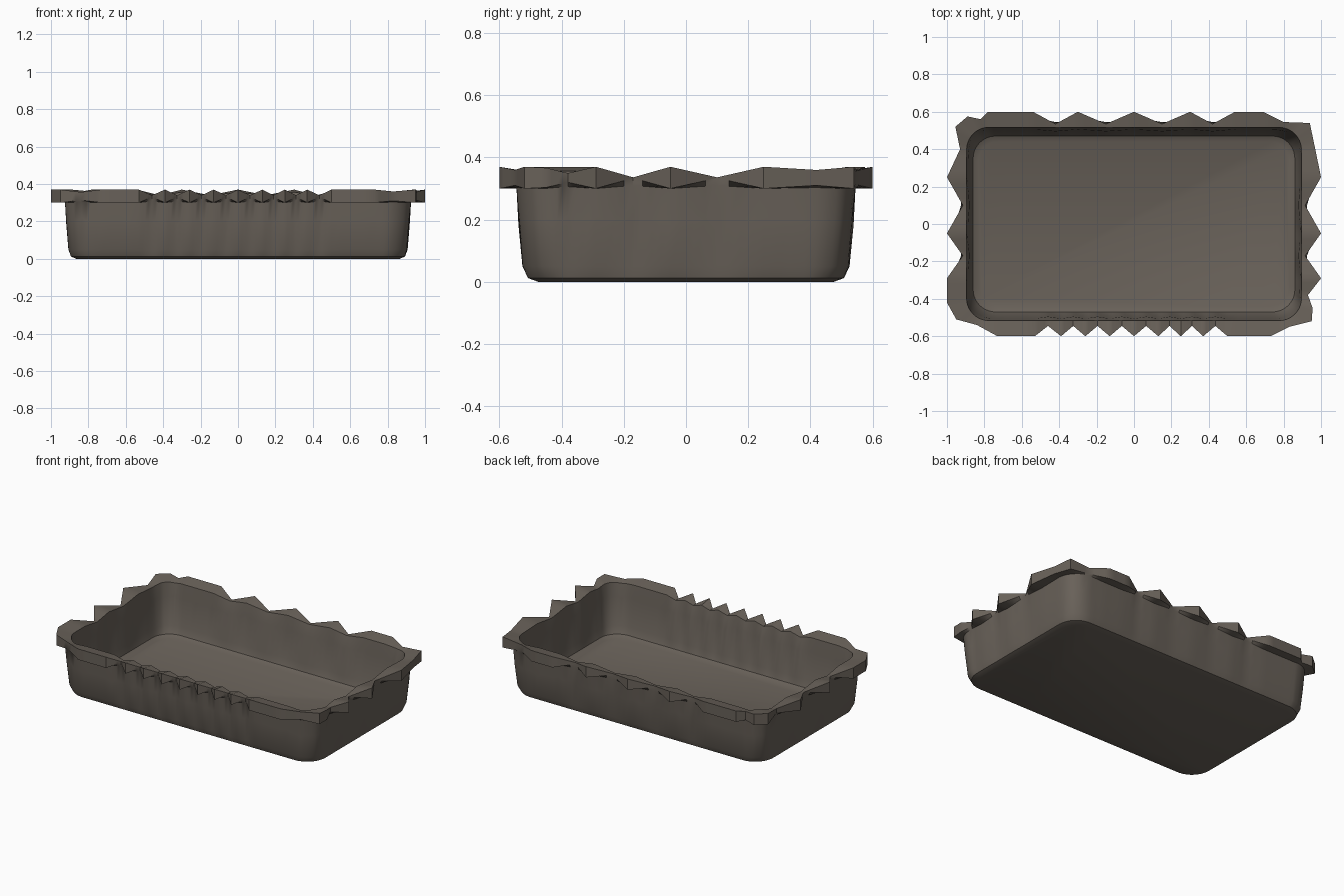
import bpy, bmesh, math, random
from mathutils import Vector

if "Cube" in bpy.data.objects:
    bpy.data.objects.remove(bpy.data.objects["Cube"])

random.seed(4)
metal = bpy.data.materials.new("dull grey brown")
metal.diffuse_color = (0.14, 0.12, 0.10, 1)
metal.use_nodes = True
metal.node_tree.nodes["Principled BSDF"].inputs["Base Color"].default_value = metal.diffuse_color

# Ragged rim outline, counter-clockwise: (x, y, w); w = 1 full rim, w = 0 pinched notch
def side(vals, valley, place):
    pts = []
    for i, v in enumerate(vals):
        pts.append(place(v, True))
        if i < len(vals) - 1 and valley(i):
            pts.append(place((v + vals[i + 1]) / 2, False))
    return pts

front = [-0.73, -0.53, -0.39, -0.26, -0.13, 0, 0.13, 0.25, 0.37, 0.5, 0.73]
back = [0.69, 0.54, 0.30, 0, -0.30, -0.54, -0.66, -0.78]
sides = [-0.42, -0.29, -0.05, 0.25]

outline = side(front, lambda i: 0 < i < 9,
               lambda v, t: (v, -0.60 if t else -0.545, 1.0 if t else 0.1))
outline += [(0.83, -0.55, 0.7), (0.95, -0.52, 1), (0.955, -0.45, 0.9), (0.93, -0.38, 0.4)]
outline += side(sides[1:], lambda i: True,
                lambda v, t: (1.0 if t else 0.915, v, 1.0 if t else 0))
outline += [(0.965, 0.42, 0.7), (0.94, 0.54, 1), (0.80, 0.545, 0.6)]
outline += side(back, lambda i: 0 < i < 5,
                lambda v, t: (v, 0.60 if t else 0.535, 1.0 if t else 0.1))
outline += [(-0.82, 0.56, 0.8), (-0.89, 0.575, 1), (-0.955, 0.52, 1), (-0.93, 0.40, 0.4)]
outline += side(sides[::-1], lambda i: i < 2,
                lambda v, t: (-1.0 if t else -0.915, v, 1.0 if t else 0))
outline += [(-0.95, -0.51, 1), (-0.84, -0.54, 0.6)]

# Subdivide each outline segment so the corners can round off
rim = []
SUB = 4
for a, b in zip(outline, outline[1:] + outline[:1]):
    for k in range(SUB):
        rim.append(Vector(a).lerp(Vector(b), k / SUB))


def onto(p, hx, hy, r):
    """Nearest point of a rounded rectangle to p."""
    cx = max(-(hx - r), min(hx - r, p.x))
    cy = max(-(hy - r), min(hy - r, p.y))
    d = Vector((p.x - cx, p.y - cy)).normalized()
    return cx + d.x * r, cy + d.y * r


bm = bmesh.new()


def ring(hx, hy, r, z, zw=0.0, ripple=0.0):
    out = []
    for p in rim:
        k = ripple * (p.z - 0.5)
        x, y = onto(p, hx + k, hy + k, r)
        out.append(bm.verts.new((x, y, z + zw * p.z)))
    return out


# Shell from the outside base, up the wall, round the rim and down to the inside floor
rings = [
    ring(0.865, 0.475, 0.12, 0.0),
    ring(0.893, 0.508, 0.13, 0.012),
    ring(0.903, 0.522, 0.13, 0.05, ripple=0.008),
    ring(0.912, 0.533, 0.13, 0.20, ripple=0.012),
    ring(0.925, 0.545, 0.13, 0.31, zw=-0.01),
    [bm.verts.new((p.x, p.y, 0.334 - 0.034 * p.z)) for p in rim],
    [bm.verts.new((p.x, p.y, 0.336 + 0.034 * p.z)) for p in rim],
    ring(0.895, 0.517, 0.12, 0.336, zw=0.02),
    ring(0.885, 0.500, 0.12, 0.27, ripple=0.012),
    ring(0.872, 0.485, 0.12, 0.09, ripple=0.008),
    ring(0.860, 0.470, 0.12, 0.045),
    ring(0.830, 0.440, 0.10, 0.03),
]
n = len(rim)
for lo, hi in zip(rings, rings[1:]):
    for i in range(n):
        j = (i + 1) % n
        bm.faces.new((lo[i], lo[j], hi[j], hi[i]))
bm.faces.new(rings[0][::-1])
bm.faces.new(rings[-1])

# Small dents in the walls
for r in (rings[3], rings[8]):
    for v in r[::SUB]:
        v.co.z += random.uniform(-0.02, 0.02)

bmesh.ops.remove_doubles(bm, verts=bm.verts[:], dist=0.0005)
bmesh.ops.recalc_face_normals(bm, faces=bm.faces[:])
mesh = bpy.data.meshes.new("baking_tray")
bm.to_mesh(mesh)
bm.free()
mesh.materials.append(metal)
tray = bpy.data.objects.new("baking_tray", mesh)
bpy.context.collection.objects.link(tray)
bpy.context.view_layer.objects.active = tray
tray.select_set(True)
bpy.ops.object.shade_smooth_by_angle(angle=math.radians(35))
